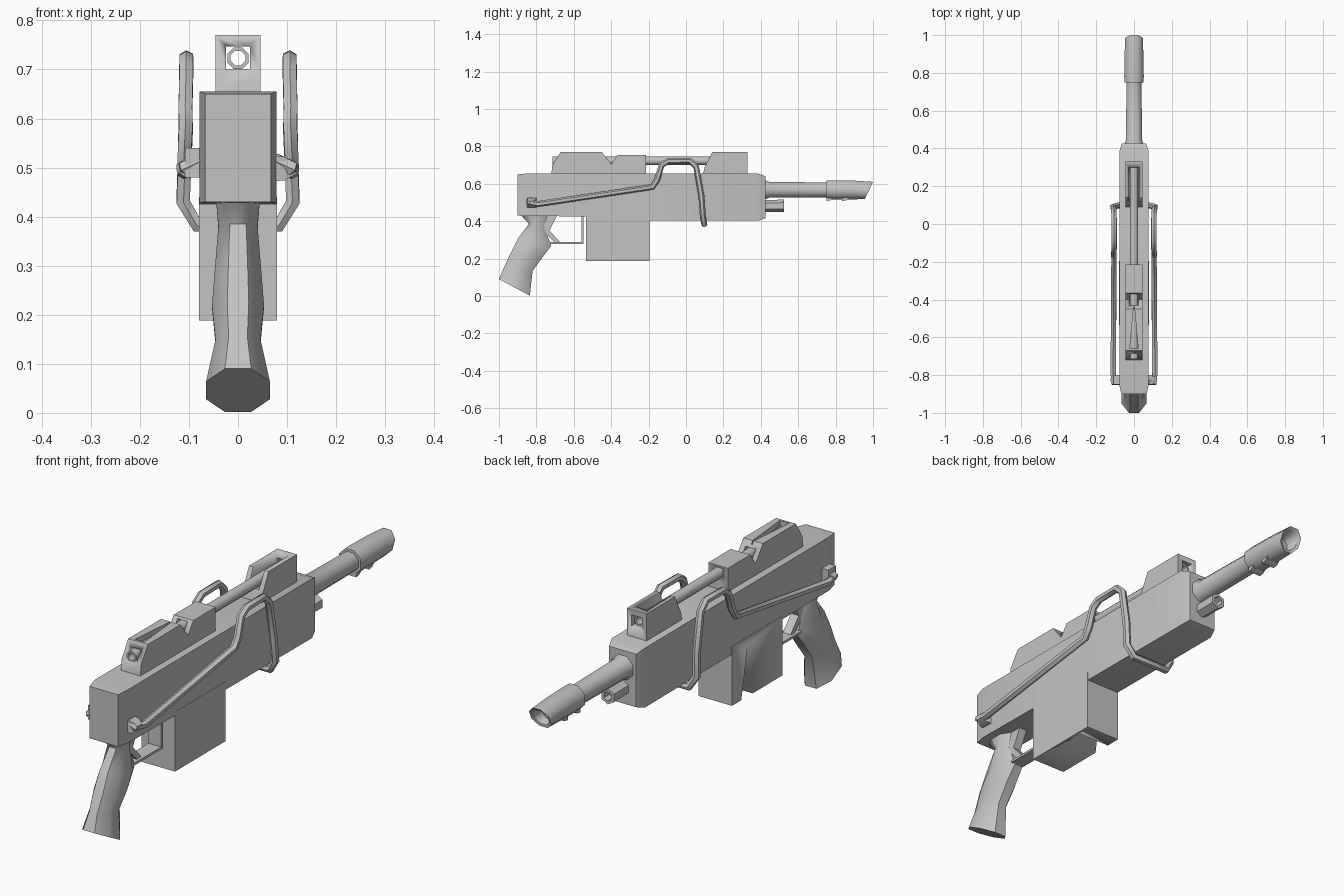
import bpy, bmesh, math

if "Cube" in bpy.data.objects:
    bpy.data.objects.remove(bpy.data.objects["Cube"])

grey = bpy.data.materials.new("plain_grey")
grey.diffuse_color = (0.55, 0.55, 0.55, 1)
grey.use_nodes = True
grey.node_tree.nodes["Principled BSDF"].inputs["Base Color"].default_value = grey.diffuse_color


def finish(ob, angle=35):
    if not ob.data.materials:
        ob.data.materials.append(grey)
    bpy.ops.object.select_all(action='DESELECT')
    ob.select_set(True)
    bpy.context.view_layer.objects.active = ob
    bpy.ops.object.shade_smooth_by_angle(angle=math.radians(angle))
    return ob


def loft(name, rings, angle=35):
    """Skin a list of equal-length point rings and cap both ends."""
    bm = bmesh.new()
    vs = [[bm.verts.new(p) for p in r] for r in rings]
    n = len(rings[0])
    for a, b in zip(vs, vs[1:]):
        for i in range(n):
            j = (i + 1) % n
            bm.faces.new((a[i], a[j], b[j], b[i]))
    bm.faces.new(vs[0])
    bm.faces.new(vs[-1])
    bmesh.ops.recalc_face_normals(bm, faces=bm.faces)
    me = bpy.data.meshes.new(name)
    bm.to_mesh(me)
    bm.free()
    ob = bpy.data.objects.new(name, me)
    bpy.context.collection.objects.link(ob)
    return finish(ob, angle)


def prism(name, profile, x0, x1):
    """Extrude a (y, z) profile across x."""
    return loft(name, [[(x, y, z) for y, z in profile] for x in (x0, x1)])


def box(name, x0, x1, y0, y1, z0, z1):
    return prism(name, [(y0, z0), (y1, z0), (y1, z1), (y0, z1)], x0, x1)


def ring(y, r, z, n=8, slant=0.0):
    """Circle facing along y; slant pushes its top forward."""
    pts = []
    for i in range(n):
        a = 2 * math.pi * (i + 0.5) / n
        pts.append((r * math.cos(a), y + slant * math.sin(a), z + r * math.sin(a)))
    return pts


def cut(ob, cutter):
    cutter.hide_render = True
    cutter.hide_viewport = False
    cutter.display_type = 'WIRE'
    m = ob.modifiers.new("cut", 'BOOLEAN')
    m.operation = 'DIFFERENCE'
    m.solver = 'EXACT'
    m.object = cutter


def tube(name, path, r):
    cu = bpy.data.curves.new(name, 'CURVE')
    cu.dimensions = '3D'
    cu.bevel_depth = r
    cu.bevel_resolution = 1
    cu.use_fill_caps = True
    sp = cu.splines.new('POLY')
    sp.points.add(len(path) - 1)
    for p, co in zip(sp.points, path):
        p.co = (*co, 1)
    ob = bpy.data.objects.new(name, cu)
    bpy.context.collection.objects.link(ob)
    bpy.ops.object.select_all(action='DESELECT')
    ob.select_set(True)
    bpy.context.view_layer.objects.active = ob
    bpy.ops.object.convert(target='MESH')
    return finish(bpy.context.object, 50)


# Body: rectangular sections along y (y, half width, bottom, top)
sections = [(-0.90, 0.067, 0.43, 0.65), (-0.85, 0.078, 0.428, 0.655),
            (-0.52, 0.078, 0.425, 0.655), (-0.20, 0.078, 0.405, 0.655),
            (0.385, 0.078, 0.403, 0.655), (0.425, 0.064, 0.415, 0.64)]
loft("body", [[(-w, y, b), (w, y, b), (w, y, t), (-w, y, t)]
              for y, w, b, t in sections])

# Magazine with a wedge opening on the left side
magazine = box("magazine", -0.079, 0.079, -0.535, -0.195, 0.188, 0.44)
cut(magazine, prism("magazine_notch_cutter",
                    [(-0.34, 0.15), (-0.25, 0.15), (-0.30, 0.40)], -0.1, 0.066))

# Grip: rings between a rear and a front point, with half width
grip = [((-0.89, 0.44), (-0.74, 0.44), 0.045), ((-0.84, 0.385), (-0.76, 0.37), 0.040),
        ((-0.90, 0.305), (-0.72, 0.27), 0.047), ((-0.94, 0.225), (-0.765, 0.21), 0.053),
        ((-0.972, 0.155), (-0.82, 0.135), 0.046), ((-1.0, 0.09), (-0.835, 0.002), 0.065)]
rings = []
for (ya, za), (yb, zb), w in grip:
    pts = []
    for i in range(8):
        a = 2 * math.pi * (i + 0.5) / 8
        s, c = math.sin(a) / 0.924, math.cos(a) / 0.924
        pts.append((w * s, (ya + yb) / 2 + (yb - ya) / 2 * c,
                    (za + zb) / 2 + (zb - za) / 2 * c))
    rings.append(pts)
loft("grip", rings, 50)

# Trigger and its guard
prism("trigger", [(-0.76, 0.43), (-0.69, 0.43), (-0.73, 0.35), (-0.675, 0.29),
                  (-0.70, 0.285), (-0.765, 0.35)], -0.018, 0.018)
prism("trigger_guard", [(-0.73, 0.278), (-0.548, 0.278), (-0.548, 0.43), (-0.558, 0.43),
                        (-0.558, 0.288), (-0.73, 0.288)], -0.03, 0.03)

# Sight blocks along the top
rear_sight = prism("rear_sight", [(-0.72, 0.65), (-0.715, 0.70), (-0.67, 0.77), (-0.45, 0.77),
                                  (-0.40, 0.705), (-0.40, 0.65)], -0.046, 0.046)
middle_sight = prism("middle_sight", [(-0.40, 0.65), (-0.40, 0.705), (-0.365, 0.755),
                                      (-0.215, 0.755), (-0.215, 0.65)], -0.046, 0.046)
front_sight = prism("front_sight", [(0.09, 0.65), (0.10, 0.69), (0.14, 0.77), (0.33, 0.77),
                                    (0.33, 0.65)], -0.046, 0.046)
tunnel = box("tunnel_cutter", -0.024, 0.024, -0.8, 0.5, 0.70, 0.747)
for block in (rear_sight, middle_sight, front_sight):
    cut(block, tunnel)
# Open slot in the front block, wedge groove in the rear block
cut(front_sight, box("slot_cutter", -0.026, 0.026, 0.0, 0.30, 0.715, 0.85))
cut(rear_sight, loft("groove_cutter",
                     [[(-0.022, -0.66, z), (0.022, -0.66, z), (0.002, -0.44, z),
                       (-0.002, -0.44, z)] for z in (0.735, 0.85)]))

# Hollow sight tube: outer wall out, inner wall back
o, i = 0.0235, 0.016
tube_rings = [ring(-0.715, o, 0.723), ring(0.315, o, 0.723),
              ring(0.315, i, 0.723), ring(-0.715, i, 0.723)]
sight_tube = loft("sight_tube", tube_rings, 50)
bm = bmesh.new()
bm.from_mesh(sight_tube.data)
caps = [f for f in bm.faces if len(f.verts) == 8]
bmesh.ops.delete(bm, geom=caps, context='FACES_ONLY')
bm.verts.ensure_lookup_table()
for k in range(8):
    j = (k + 1) % 8
    bm.faces.new([bm.verts[v] for v in (k, j, 24 + j, 24 + k)])
bmesh.ops.recalc_face_normals(bm, faces=bm.faces)
bm.to_mesh(sight_tube.data)
bm.free()
finish(sight_tube, 50)

# Barrel with a flared base
loft("barrel", [ring(0.40, 0.056, 0.568), ring(0.425, 0.054, 0.568), ring(0.445, 0.046, 0.568),
                ring(0.76, 0.043, 0.567)], 50)

# Muzzle with a slanted, recessed mouth
loft("muzzle", [ring(0.75, 0.055, 0.567), ring(0.78, 0.056, 0.567), ring(0.90, 0.054, 0.567),
                ring(0.978, 0.050, 0.564, 8, 0.024), ring(0.972, 0.038, 0.564, 8, 0.018),
                ring(0.92, 0.030, 0.566)], 50)
for y in (0.75, 0.835):
    prism("muzzle_lug", [(y, 0.53), (y, 0.508), (y + 0.022, 0.512), (y + 0.04, 0.53)],
          -0.03, 0.03)

# Small nozzle under the barrel
loft("lower_nozzle", [ring(0.41, 0.032, 0.482, 6), ring(0.47, 0.032, 0.482, 6),
                      ring(0.525, 0.034, 0.482, 6), ring(0.525, 0.02, 0.482, 6),
                      ring(0.49, 0.018, 0.482, 6)])

# Carry rail: one bent tube up both sides, joined beneath the body
half = [(0.075, -0.835, 0.515), (0.108, -0.84, 0.50), (0.110, -0.79, 0.492),
        (0.106, -0.18, 0.583), (0.107, -0.155, 0.62), (0.105, -0.13, 0.70),
        (0.105, -0.095, 0.722), (0.105, 0.02, 0.724), (0.106, 0.055, 0.69),
        (0.108, 0.083, 0.53), (0.112, 0.09, 0.43), (0.083, 0.098, 0.382)]
tube("side_rail", half + [(-x, y, z) for x, y, z in reversed(half)], 0.016)

# Rail mounts at the rear: block on the left, spike on the right
box("left_mount", -0.108, -0.07, -0.85, -0.80, 0.48, 0.54)
loft("left_mount_tip", [[(x, -0.825 + a * s, 0.50 + b * s) for a, b in
                         ((-1, -1), (1, -1), (1, 1), (-1, 1))]
                        for x, s in ((-0.105, 0.022), (-0.125, 0.006))])
loft("right_mount", [[(x, -0.825 + a * s, 0.498 + b * s) for a, b in
                      ((-1, -1), (1, -1), (1, 1), (-1, 1))]
                     for x, s in ((0.07, 0.026), (0.095, 0.024), (0.12, 0.010))])
